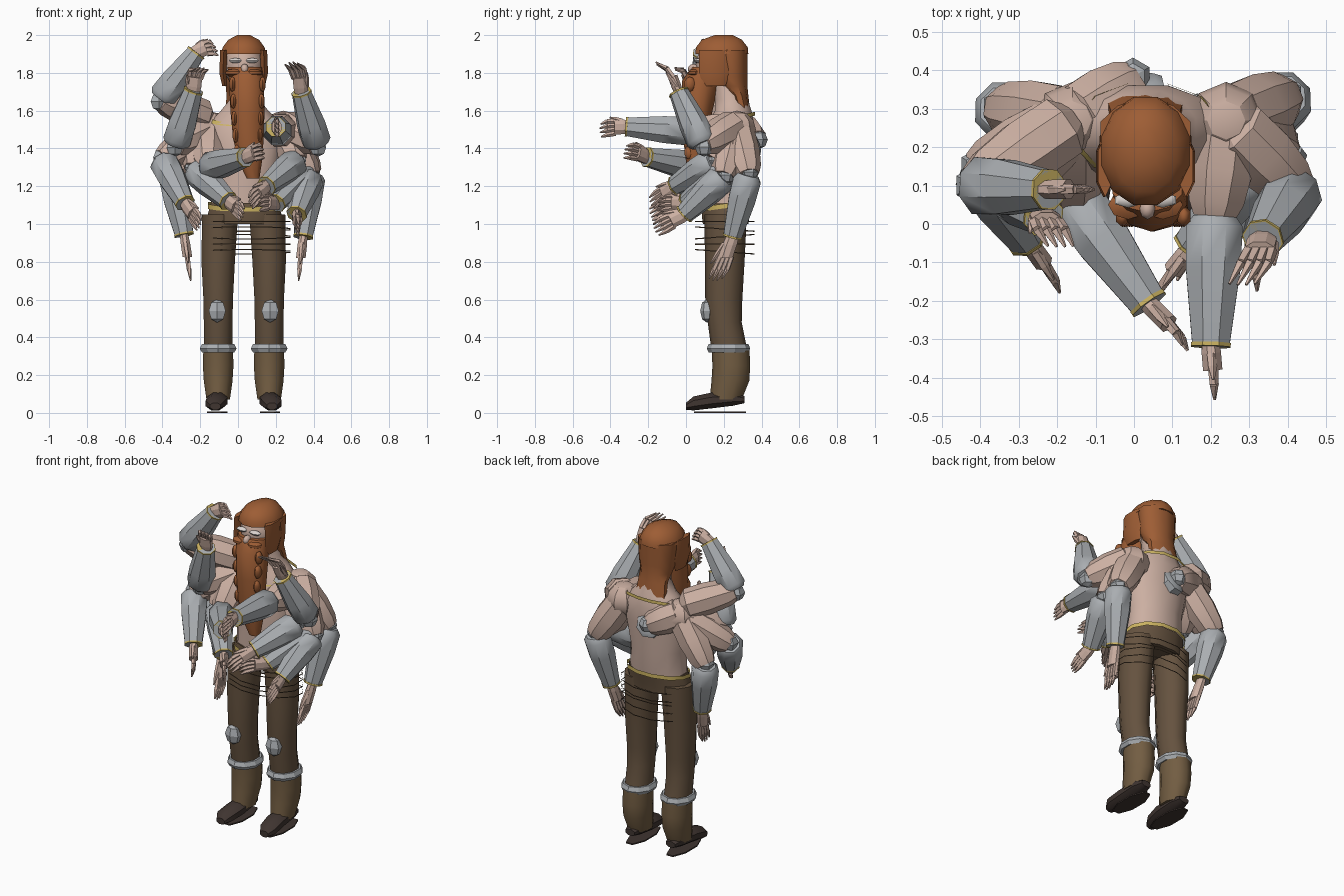
import bpy, bmesh, math
from mathutils import Vector as V

def material(name, rgb):
    m = bpy.data.materials.new(name)
    m.diffuse_color = (*rgb, 1)
    return m

SKIN = material("skin", (0.6, 0.43, 0.36))
HAIR = material("hair", (0.34, 0.11, 0.035))
CLOTH = material("cloth", (0.13, 0.085, 0.05))
BOOT = material("boot_leather", (0.17, 0.11, 0.055))
DARK = material("dark_leather", (0.05, 0.035, 0.03))
GOLD = material("gold", (0.6, 0.45, 0.12))
STEEL = material("steel", (0.4, 0.42, 0.44))
WHITE = material("brow", (0.7, 0.65, 0.62))

def finish(bm, name, mat, smooth):
    bmesh.ops.recalc_face_normals(bm, faces=bm.faces)
    me = bpy.data.meshes.new(name)
    bm.to_mesh(me)
    bm.free()
    ob = bpy.data.objects.new(name, me)
    bpy.context.collection.objects.link(ob)
    me.materials.append(mat)
    if smooth:
        bpy.ops.object.select_all(action='DESELECT')
        ob.select_set(True)
        bpy.context.view_layer.objects.active = ob
        bpy.ops.object.shade_smooth_by_angle(angle=math.radians(smooth))
    return ob

def skin_rings(bm, rings, n, cap=True):
    # each ring: centre, half-axis u, half-axis v
    loops = []
    for c, u, v in rings:
        loops.append([bm.verts.new(c + u * math.cos(2 * math.pi * (i + .5) / n)
                                   + v * math.sin(2 * math.pi * (i + .5) / n)) for i in range(n)])
    for a, b in zip(loops, loops[1:]):
        for i in range(n):
            bm.faces.new((a[i], a[(i + 1) % n], b[(i + 1) % n], b[i]))
    if cap:
        bm.faces.new(loops[0])
        bm.faces.new(loops[-1])

def column(name, rows, mat, n=10, smooth=50, cap=True, tilt=0):
    # rows: x, y, z, half width, half depth
    bm = bmesh.new()
    skin_rings(bm, [(V(r[:3]), V((r[3], 0, 0)), V((0, r[4], tilt))) for r in rows], n, cap)
    return finish(bm, name, mat, smooth)

def frame(d):
    d = d.normalized()
    u = d.cross(V((0, 0, 1)) if abs(d.z) < .9 else V((0, 1, 0))).normalized()
    return d, u, d.cross(u)

def limb(bm, a, b, profile, n=8, axes=None, flat=1.0):
    # profile: fraction along the limb, radius
    a, b = V(a), V(b)
    d, u, v = axes or frame(b - a)
    skin_rings(bm, [(a.lerp(b, t), u * r, v * r * flat) for t, r in profile], n)

def ball(name, c, size, mat, seg=10, rings=7, smooth=50):
    bm = bmesh.new()
    bmesh.ops.create_uvsphere(bm, u_segments=seg, v_segments=rings, radius=1)
    for v in bm.verts:
        v.co = V(c) + V((v.co.x * size[0], v.co.y * size[1], v.co.z * size[2]))
    return finish(bm, name, mat, smooth)

# ---------- torso and head
CX = 0.035
column("torso", [(CX, .21, 1.02, .19, .115), (CX, .22, 1.12, .18, .125), (CX, .22, 1.25, .175, .13),
                 (CX, .23, 1.42, .21, .135), (CX, .24, 1.53, .2, .125), (CX, .25, 1.6, .13, .1),
                 (CX, .24, 1.66, .08, .09), (CX, .21, 1.8, .07, .08)], SKIN, 12)
column("collar", [(CX, .24, 1.545, .2, .13), (CX, .245, 1.565, .19, .125)], GOLD, 12, cap=False, tilt=.03)
ball("face", (.03, .17, 1.84), (.105, .12, .12), SKIN, 12, 8)
column("hair_cap", [(.03, .19, 1.9, .124, .145), (.03, .19, 1.935, .115, .142),
                    (.03, .19, 1.975, .085, .11), (.03, .2, 2.0, .035, .05)], HAIR, 12)
column("back_hair", [(.03, .24, 1.92, .123, .085), (.03, .24, 1.78, .115, .085), (.03, .25, 1.73, .1, .075),
                     (.03, .28, 1.68, .095, .05), (.03, .31, 1.56, .105, .035)], HAIR, 10)
for s in (-1, 1):
    column("side_hair", [(.03 + s * .105, .15, 1.92, .022, .08), (.03 + s * .11, .15, 1.8, .022, .08),
                         (.03 + s * .1, .15, 1.73, .015, .06)], HAIR, 6)
    ball("brow", (.03 + s * .045, .062, 1.865), (.04, .02, .014), WHITE, 6, 4)
    ball("moustache", (.03 + s * .045, .05, 1.80), (.055, .04, .022), HAIR, 8, 5)
ball("nose", (.035, .04, 1.82), (.022, .03, .028), SKIN, 8, 5)
column("beard", [(.035, .1, 1.83, .095, .07), (.045, .08, 1.76, .097, .1), (.05, .06, 1.6, .095, .08),
                 (.055, .05, 1.45, .085, .065), (.065, .05, 1.33, .065, .05), (.08, .05, 1.24, .035, .03)],
       HAIR, 10)
for i in range(5):
    for s in (-1, 1):
        ball("beard_braid", (.05 + s * (.08 - i * .006), .02, 1.74 - i * .09), (.02, .03, .04), HAIR, 6, 5)

# ---------- hips, belt and straps
column("trouser_waist", [(CX, .21, 1.0, .21, .125), (CX, .21, 1.04, .205, .13), (CX, .22, 1.11, .185, .135)], CLOTH, 12)
column("belt", [(CX, .22, 1.085, .2, .145), (CX, .22, 1.11, .2, .145)], GOLD, 12, cap=False, tilt=.02)
for i in range(5):
    z = .85 + i * .04
    column("hip_strap", [(CX + .012, .205, z, .238, .162), (CX + .012, .205, z + .006, .238, .162)], CLOTH, 12,
           cap=False, tilt=.012 * (i % 3 - 1))

# ---------- legs
for s, cx in ((-1, -.105), (1, .165)):
    column("trouser_leg", [(cx + .01 * -s, .21, 1.05, .1, .112), (cx, .205, .8, .093, .105), (cx, .2, .6, .082, .098),
                           (cx, .205, .48, .08, .09), (cx, .23, .33, .078, .095)], CLOTH, 10)
    column("boot_shaft", [(cx, .235, .35, .082, .1), (cx, .24, .25, .085, .1), (cx, .235, .17, .08, .1),
                          (cx, .21, .07, .065, .085)], BOOT, 10)
    column("boot_cuff", [(cx, .225, .32, .09, .105), (cx, .225, .34, .102, .115), (cx, .225, .365, .09, .105)],
           STEEL, 10, smooth=20)
    # pointed knee guard
    ball("knee_guard", (cx + s * .005, .11, .54), (.052, .035, .062), STEEL, 6, 4, smooth=0)
    bx = cx + s * .005
    bm = bmesh.new()
    skin_rings(bm, [(V((bx + s * o, y, z)), V((w, 0, 0)), V((0, 0, h))) for o, y, z, w, h in
                    ((.01, 0, .035, .03, .02), (.01, .04, .05, .055, .04), (0, .13, .065, .06, .045),
                     (0, .25, .075, .055, .04), (0, .31, .07, .035, .02))], 8)
    finish(bm, "shoe", DARK, 40)
    column("ground_sole", [(bx, .18, .0, .058, .15), (bx, .18, .008, .058, .15)], DARK, 8, 30)

# ---------- arms: shoulder, elbow, wrist, fingertip, finger bend
UPPER = ((0, .05), (.12, .09), (.5, .092), (.85, .078), (1, .06))
FORE = ((0, .06), (.08, .08), (.4, .077), (1, .052))
FINGER = ((0, .014), (.5, .013), (1, .004))

def hand(wrist, tip, bend):
    w, t, bend = V(wrist), V(tip), V(bend)
    d, u, v = frame(t - w)
    if d.z < .8:                      # palms face inward unless the hand is raised
        u, v = (v, -u) if abs(d.z) < .9 else (V((0, 1, 0)), V((1, 0, 0)))
    L = (t - w).length
    bm = bmesh.new()
    limb(bm, w - d * .03, w + d * L * .5, ((0, .034), (.5, .042), (1, .042)), 8, (d, u, v), .65)
    for i in range(4):
        base = w + d * L * .46 + u * (i - 1.5) * .021
        mid = base + d * L * .3 + u * (i - 1.5) * .003 + bend * .25
        end = w + d * L * (1 - .05 * abs(i - 1.5)) + u * (i - 1.5) * .022 + bend
        limb(bm, base, mid, ((0, .015), (1, .013)), 5)
        limb(bm, mid, end, ((0, .013), (1, .004)), 5)
    up = u if u.z >= 0 and u.y <= .5 else -u   # thumb on the upper, forward edge
    limb(bm, w + d * L * .15 + up * .03, w + d * L * .6 + up * .06 + bend * .5, FINGER, 5)
    finish(bm, "hand", SKIN, 0)

def arm(shoulder, elbow, wrist, tip, bend=(0, -.02, -.015)):
    bm = bmesh.new()
    limb(bm, shoulder, elbow, UPPER)
    finish(bm, "upper_arm", SKIN, 25)
    bm = bmesh.new()
    limb(bm, elbow, wrist, FORE)
    finish(bm, "forearm_guard", STEEL, 40)
    bm = bmesh.new()
    limb(bm, elbow, wrist, ((.97, .056), (1.0, .056)))
    finish(bm, "guard_trim", GOLD, 0)
    back = (V(elbow) - V(wrist)).normalized() * .015
    ball("elbow_guard", V(elbow) + back, (.05, .05, .05), STEEL, 6, 4, smooth=0)
    if tip:
        hand(wrist, tip, bend)

SL, SR = (-.16, .27, 1.5), (.24, .27, 1.5)
ARMS = [
    # arms on the -x side
    (SL[:2] + (1.56,), (-.41, .1, 1.66), (-.22, .09, 1.91), (-.12, .09, 1.955), (.01, 0, -.03)),
    (SL, (-.33, .1, 1.42), (-.235, .02, 1.71), (-.22, -.01, 1.85), (.03, -.05, -.02)),
    (SL, (-.345, .3, 1.25), (-.285, .25, .94), (-.25, .18, .71)),
    (SL, (-.4, .14, 1.34), (-.28, -.04, 1.11), (-.2, -.15, 1.0)),
    (SL, (-.16, .07, 1.3), (.04, -.21, 1.355), (.14, -.31, 1.4)),
    (SL, (-.23, .13, 1.29), (-.05, -.07, 1.12), (.03, -.17, 1.06)),
    (SL[:2] + (1.52,), (.0, .37, 1.44), (.04, .2, 1.36), None),
    # arms on the +x side
    (SR, (.21, .02, 1.49), (.2, -.32, 1.515), (.21, -.44, 1.51)),
    (SR[:2] + (1.53,), (.42, .09, 1.42), (.335, -.04, 1.7), (.32, -.1, 1.86), (-.04, -.06, 0)),
    (SR, (.39, .33, 1.26), (.345, .245, .93), (.32, .17, .71)),
    (SR, (.36, .22, 1.28), (.2, .0, 1.11), (.11, -.13, 1.12)),
    (SR, (.38, .2, 1.25), (.31, -.01, 1.05), (.32, -.15, .98)),
    (SR, (.31, .15, 1.33), (.15, -.06, 1.2), (.06, -.17, 1.12)),
]
for a in ARMS:
    arm(*a)
# rounded shoulders join the arms to the chest
for p in (SL, SR):
    ball("shoulder", p, (.1, .1, .1), SKIN, 8, 6, smooth=30)
